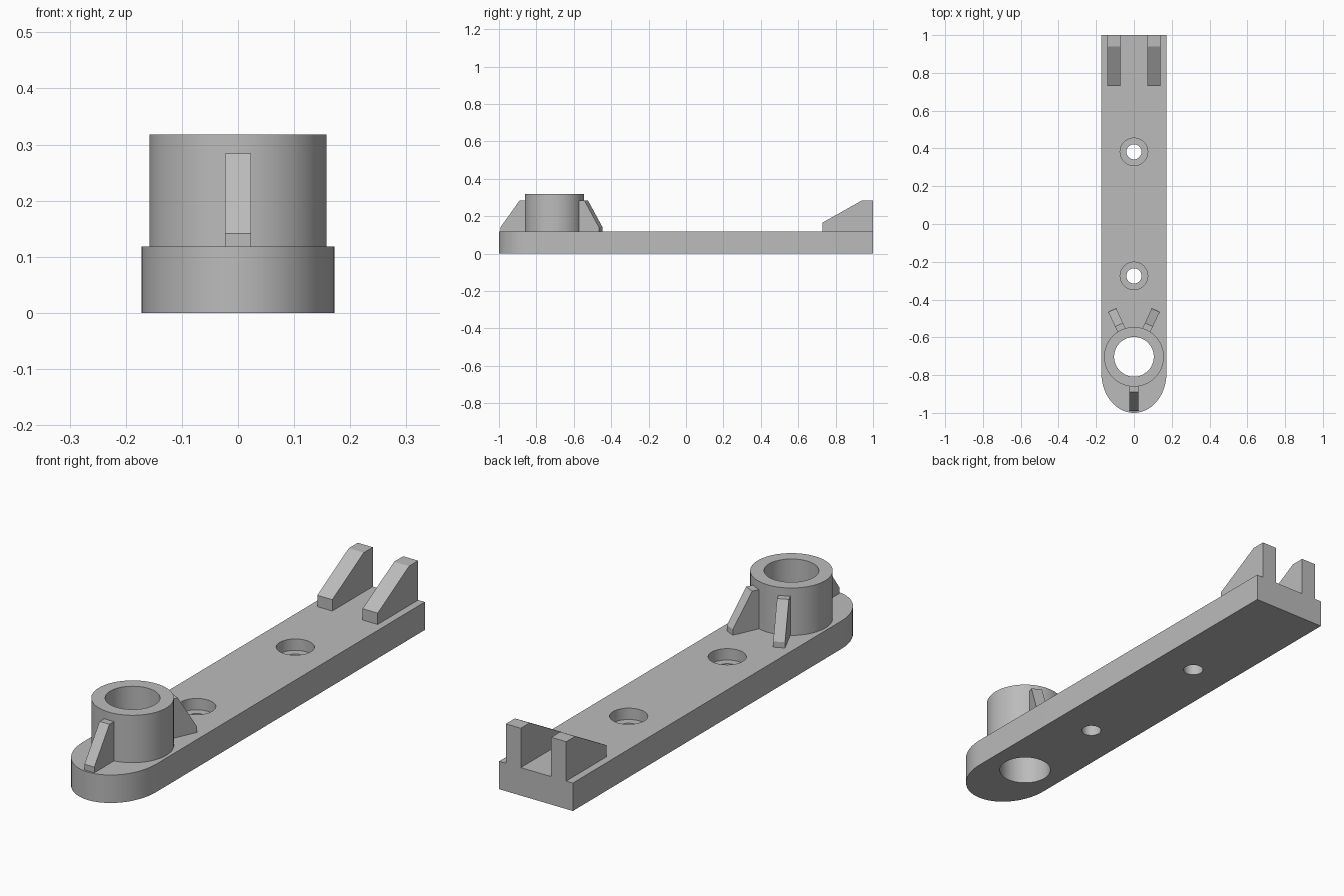
import bpy
import bmesh
from math import cos, sin, pi, radians
from mathutils import Matrix, Vector

cube = bpy.data.objects.get("Cube")
if cube:
    bpy.data.objects.remove(cube, do_unlink=True)

HALF_W, PLATE_H, RIB_TOP = 0.172, 0.118, 0.284
BOSS_Y, BOSS_R, BORE_R, BOSS_TOP = -0.703, 0.158, 0.105, 0.318
ROUND_Y = -0.79

grey = bpy.data.materials.new("plain_grey")
grey.use_nodes = True
grey.diffuse_color = (0.5, 0.5, 0.5, 1)
grey.node_tree.nodes["Principled BSDF"].inputs["Base Color"].default_value = (0.5, 0.5, 0.5, 1)


def finish(bm, name):
    bmesh.ops.recalc_face_normals(bm, faces=bm.faces)
    mesh = bpy.data.meshes.new(name)
    bm.to_mesh(mesh)
    bm.free()
    mesh.materials.append(grey)
    obj = bpy.data.objects.new(name, mesh)
    bpy.context.collection.objects.link(obj)
    return obj


def select(obj):
    bpy.ops.object.select_all(action='DESELECT')
    obj.select_set(True)
    bpy.context.view_layer.objects.active = obj


def smooth(obj):
    select(obj)
    bpy.ops.object.shade_smooth_by_angle(angle=radians(30))


def prism(name, points, offset, matrix=Matrix()):
    """Extrude a closed outline along an offset, then place it."""
    bm = bmesh.new()
    face = bm.faces.new([bm.verts.new(p) for p in points])
    out = bmesh.ops.extrude_face_region(bm, geom=[face])
    verts = [g for g in out["geom"] if isinstance(g, bmesh.types.BMVert)]
    bmesh.ops.translate(bm, verts=verts, vec=Vector(offset))
    bm.transform(matrix)
    return finish(bm, name)


def lathe(name, profile, y, segments=64):
    """Revolve a closed radius/height profile about a vertical axis."""
    bm = bmesh.new()
    rings = [[bm.verts.new((r * cos(2 * pi * i / segments),
                            y + r * sin(2 * pi * i / segments), z))
              for r, z in profile] for i in range(segments)]
    n = len(profile)
    for i, ring in enumerate(rings):
        nxt = rings[(i + 1) % segments]
        for j in range(n):
            k = (j + 1) % n
            bm.faces.new((ring[j], nxt[j], nxt[k], ring[k]))
    return finish(bm, name)


def drill(target, y, radius, z0, z1):
    """Cut a round vertical hole."""
    circle = [(radius * cos(2 * pi * i / 64), y + radius * sin(2 * pi * i / 64), z0)
              for i in range(64)]
    cutter = prism("hole_cutter", circle, (0, 0, z1 - z0))
    cutter.hide_render = True
    mod = target.modifiers.new("hole", 'BOOLEAN')
    mod.operation = 'DIFFERENCE'
    mod.solver = 'EXACT'
    mod.object = cutter
    select(target)
    bpy.ops.object.modifier_apply(modifier=mod.name)
    bpy.data.objects.remove(cutter, do_unlink=True)


# Base plate with a rounded front end
outline = [(HALF_W, 1, 0), (-HALF_W, 1, 0)]
for i in range(41):
    a = pi + pi * i / 40
    outline.append((HALF_W * cos(a), ROUND_Y + (1 + ROUND_Y) * sin(a), 0))
plate = prism("base_plate", outline, (0, 0, PLATE_H))

# Boss bore and two counterbored screw holes
drill(plate, BOSS_Y, BORE_R, -0.1, 0.3)
for y in (-0.275, 0.382):
    drill(plate, y, 0.04, -0.1, 0.3)
    drill(plate, y, 0.073, 0.07, 0.3)
smooth(plate)

# Hollow boss
boss = lathe("boss", [(BORE_R, PLATE_H), (BOSS_R, PLATE_H),
                      (BOSS_R, BOSS_TOP), (BORE_R, BOSS_TOP)], BOSS_Y)
smooth(boss)

# Gusset ribs around the boss
for name, angle, reach in (("front_rib", -90, 0.288),
                           ("back_left_rib", 65, 0.272),
                           ("back_right_rib", 115, 0.272)):
    side = [(0.14, -0.023, PLATE_H), (reach, -0.023, PLATE_H), (reach, -0.023, 0.142),
            (0.187, -0.023, RIB_TOP), (0.14, -0.023, RIB_TOP)]
    place = Matrix.Translation((0, BOSS_Y, 0)) @ Matrix.Rotation(radians(angle), 4, 'Z')
    prism(name, side, (0, 0.046, 0), place)

# Pair of sloped lugs at the back end
for name, x in (("left_lug", 0.071), ("right_lug", -0.141)):
    side = [(x, 1, PLATE_H), (x, 1, RIB_TOP), (x, 0.94, RIB_TOP),
            (x, 0.73, 0.166), (x, 0.73, PLATE_H)]
    prism(name, side, (0.07, 0, 0))
